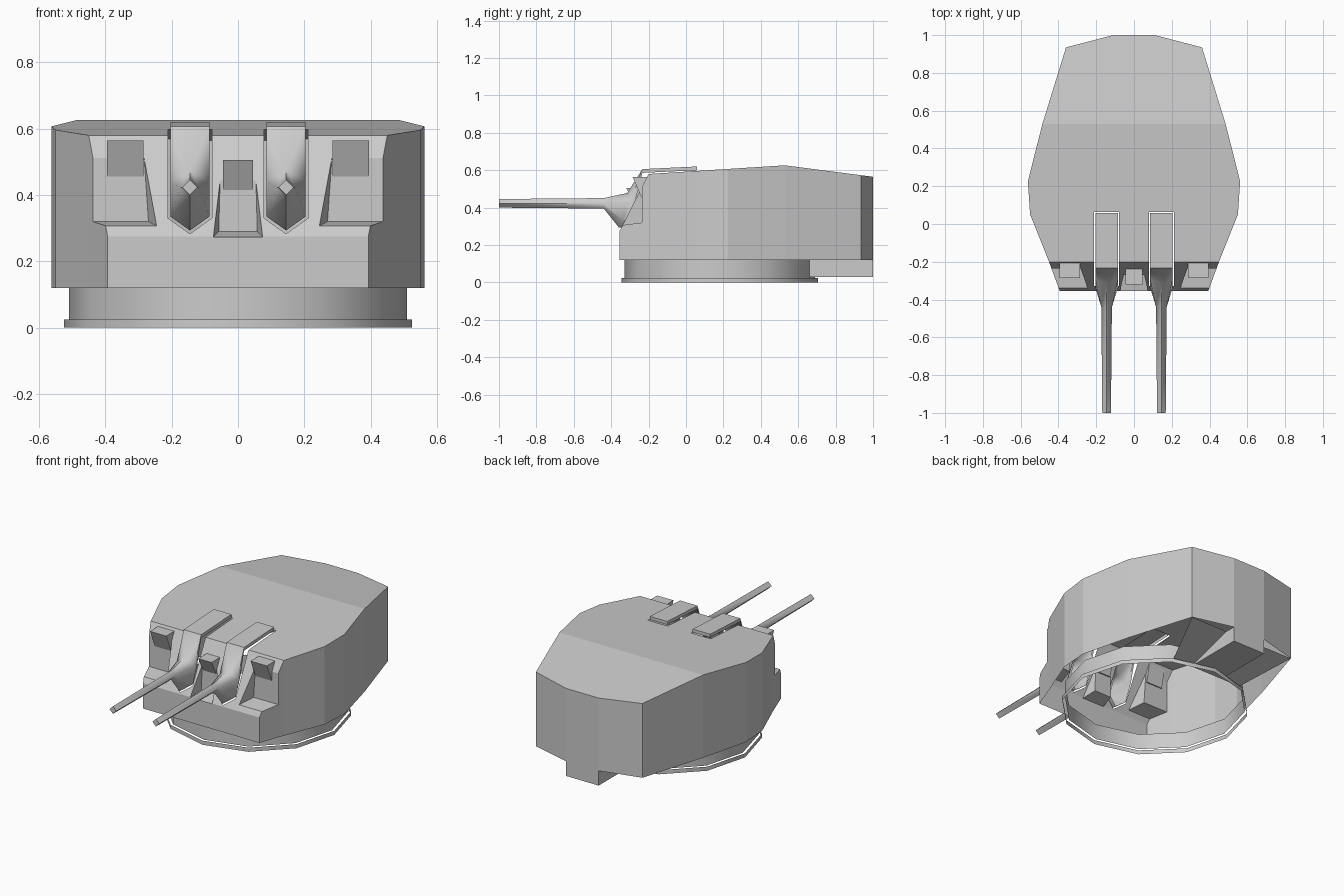
import bpy, bmesh, math
from mathutils import Vector

if "Cube" in bpy.data.objects:
    bpy.data.objects.remove(bpy.data.objects["Cube"])


def finish(name, bm, smooth=None):
    bmesh.ops.recalc_face_normals(bm, faces=bm.faces[:])
    me = bpy.data.meshes.new(name)
    bm.to_mesh(me)
    bm.free()
    ob = bpy.data.objects.new(name, me)
    bpy.context.collection.objects.link(ob)
    if smooth:
        bpy.ops.object.select_all(action='DESELECT')
        ob.select_set(True)
        bpy.context.view_layer.objects.active = ob
        bpy.ops.object.shade_smooth_by_angle(angle=math.radians(smooth))
    return ob


def hull_solid(name, pts):
    bm = bmesh.new()
    for p in pts:
        bm.verts.new(p)
    bmesh.ops.convex_hull(bm, input=bm.verts[:])
    bmesh.ops.dissolve_limit(bm, angle_limit=0.01, verts=bm.verts[:], edges=bm.edges[:])
    return finish(name, bm)


# gunhouse: plan outline extruded, then trimmed by roof and front planes
half = [(.393, -.355), (.45, -.2), (.55, .05), (.562, .225),
        (.485, .53), (.36, .935), (.11, 1.0)]
plan = half + [(-x, y) for x, y in reversed(half)]
bm = bmesh.new()
base = bm.faces.new([bm.verts.new((x, y, .12)) for x, y in plan])
ext = bmesh.ops.extrude_face_region(bm, geom=[base], use_keep_orig=True)
bmesh.ops.translate(bm, vec=(0, 0, .7),
                    verts=[g for g in ext['geom'] if isinstance(g, bmesh.types.BMVert)])
for co, no in [((0, -.2, .58), (0, -.0635, 1)),
               ((0, .53, .626), (0, .13, 1)),
               ((0, -.2, .58), (0, -.305, .155))]:
    bmesh.ops.bisect_plane(bm, geom=bm.verts[:] + bm.edges[:] + bm.faces[:], dist=1e-5,
                           plane_co=co, plane_no=Vector(no).normalized(), clear_outer=True)
    bmesh.ops.holes_fill(bm, edges=bm.edges[:], sides=0)
gunhouse = finish("gunhouse", bm)

# cutters: sight notches and gun slots
cutters = [hull_solid("centre_notch_cutter", [(s * x, y, z) for s in (-1, 1) for x, y, z in
           [(.077, -.37, .27), (.058, -.27, .29), (.053, -.27, .48), (.064, -.37, .48)]])]
for s in (-1, 1):
    inner = [(.238, -.37, .303), (.27, -.235, .32), (.285, -.235, .54), (.255, -.37, .54)]
    cutters.append(hull_solid("side_notch_cutter", [(s * x, y, z) for x, y, z in inner]
                              + [(s * .6, y, z) for x, y, z in inner]))
    slot = [(-.066, .33), (0, .283), (.066, .33), (.066, .75), (-.066, .75)]
    cutters.append(hull_solid("slot_cutter", [(s * .145 + x, y, z)
                                              for x, z in slot for y in (-.5, .064)]))
for c in cutters:
    c.hide_render = True
    m = gunhouse.modifiers.new("cut", 'BOOLEAN')
    m.operation, m.solver, m.object = 'DIFFERENCE', 'EXACT', c
dg = bpy.context.evaluated_depsgraph_get()
bm = bmesh.new()
bm.from_mesh(bpy.data.meshes.new_from_object(gunhouse.evaluated_get(dg)))
gunhouse.modifiers.clear()
for c in cutters:
    bpy.data.objects.remove(c)
# open the slots and the underside so the shell is hollow
gone = [f for f in bm.faces
        if all(v.co.z < .121 for v in f.verts)
        or all(abs(abs(v.co.x) - .145) < .0665 and v.co.y < .07 for v in f.verts)]
bmesh.ops.delete(bm, geom=gone, context='FACES')
bm.to_mesh(gunhouse.data)
bm.free()


# sight hoods: wedges whose front faces slope down and back
def hood(name, x0, x1, top, bottom, y_front, y_low, y_back):
    hull_solid(name, [(x, y, z) for x in (x0, x1) for y, z in
                      [(y_front, top), (y_back, top), (y_low, bottom), (y_low + .01, bottom)]])


hood("centre_sight_hood", -.045, .045, .505, .415, -.32, -.272, -.235)
for s in (-1, 1):
    hood("side_sight_hood", s * .285, s * .395, .565, .455, -.286, -.238, -.205)

# gun shield with flared root and four-sided barrel
for s in (-1, 1):
    bm = bmesh.new()
    cx, w, zc = s * .145, .059, .423

    def v(x, y, z):
        return bm.verts.new((cx + x, y, z))

    TL, TR = v(-w, .058, .62), v(w, .058, .62)
    RL, RR = v(-w, -.233, .606), v(w, -.233, .606)
    ML, MR = v(-w, -.295, .44), v(w, -.295, .44)
    LL, LR = v(-w, -.338, .335), v(w, -.338, .335)
    C, tip = v(0, -.315, .478), v(0, -.358, .293)
    rings = [[v(0, y, zc + r), v(-r, y, zc), v(0, y, zc - r), v(r, y, zc)]
             for y, r in [(-.44, .028), (-1, .023)]]
    bt, bl, bb, br = rings[0]
    for f in [(TL, TR, RR, RL), (RL, RR, C), (RL, C, ML), (RR, MR, C),
              (C, bt, bl, ML), (C, MR, br, bt), (ML, bl, LL), (MR, LR, br),
              (LL, bl, bb, tip), (LR, tip, bb, br)]:
        bm.faces.new(f)
    for i in range(4):
        j = (i + 1) % 4
        bm.faces.new((rings[0][i], rings[0][j], rings[1][j], rings[1][i]))
    bm.faces.new(rings[1])
    # skirt round the shield edge
    edge = [TL, TR, RR, MR, LR, tip, LL, ML, RL]
    low = [bm.verts.new(e.co + Vector((0, 0, -.02) if e.co.z > .6 else (0, .025, 0)))
           for e in edge]
    for i in range(9):
        j = (i + 1) % 9
        bm.faces.new((edge[i], edge[j], low[j], low[i]))
    finish("gun_right" if s > 0 else "gun_left", bm, 50)

# turntable ring and base flange, open twelve-sided tubes
for name, r, z0, z1 in [("turntable_ring", .51, .025, .12), ("base_flange", .525, 0, .025)]:
    bm = bmesh.new()
    loops = [[bm.verts.new((r * math.cos(i * math.pi / 6), .18 + r * math.sin(i * math.pi / 6), z))
              for i in range(12)] for z in (z0, z1)]
    for i in range(12):
        j = (i + 1) % 12
        bm.faces.new((loops[0][i], loops[0][j], loops[1][j], loops[1][i]))
    finish(name, bm, 40)

# rear underside: centre box and sloping plate
hull_solid("rear_box", [(x, y, z) for x in (-.11, .11) for y in (.64, 1.0) for z in (.03, .12)])
bm = bmesh.new()
bm.faces.new([bm.verts.new(p) for p in
              [(-.36, .935, .12), (.36, .935, .12), (.24, .63, .03), (-.24, .63, .03)]])
finish("rear_under_plate", bm)
